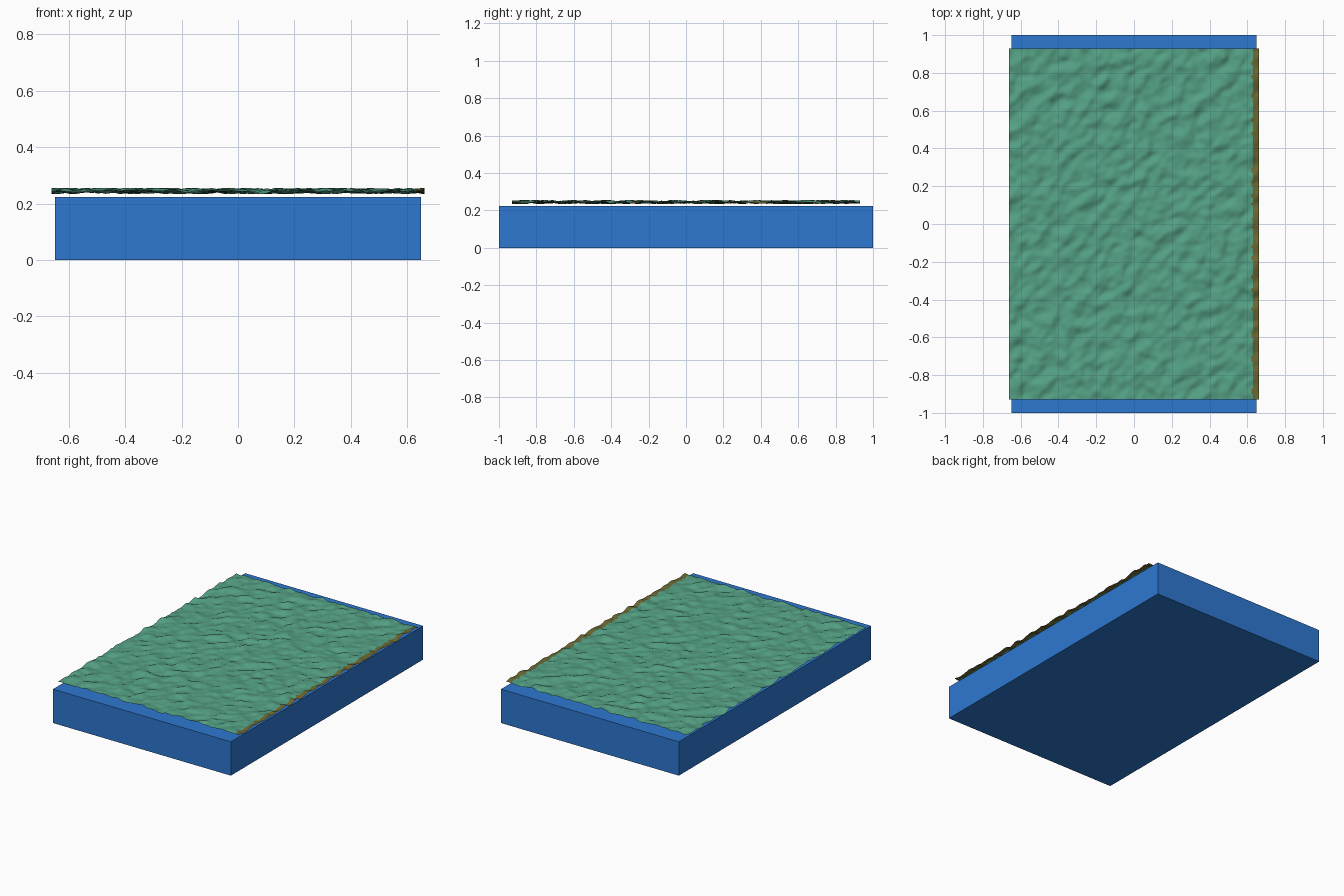
import bpy, bmesh
from mathutils import noise, Vector

if "Cube" in bpy.data.objects:
    bpy.data.objects.remove(bpy.data.objects["Cube"])


def material(name, rgb):
    m = bpy.data.materials.new(name)
    lin = [c / 12.92 if c <= 0.04045 else ((c + 0.055) / 1.055) ** 2.4 for c in rgb]
    m.diffuse_color = (*lin, 1)
    m.use_nodes = True
    m.node_tree.nodes["Principled BSDF"].inputs["Base Color"].default_value = m.diffuse_color
    return m


blue = material("blue", (0.18, 0.47, 0.82))
green = material("sea green", (0.33, 0.63, 0.52))
olive = material("olive", (0.42, 0.40, 0.19))


def finish(bm, name, mats):
    me = bpy.data.meshes.new(name)
    bm.to_mesh(me)
    bm.free()
    for m in mats:
        me.materials.append(m)
    ob = bpy.data.objects.new(name, me)
    bpy.context.collection.objects.link(ob)
    return ob


# Solid base slab
bm = bmesh.new()
bmesh.ops.create_cube(bm, size=1)
for v in bm.verts:
    v.co = (v.co.x * 1.296, v.co.y * 2, (v.co.z + 0.5) * 0.223)
finish(bm, "base_slab", [blue])


# Rippled sheet floating just above the slab, olive along its right edge
def ripple(x, y):
    u, w = (x + y) * 0.707, (x - y) * 0.707      # ripples run diagonally
    return (noise.noise(Vector((u * 11, w * 17, 3.1))) * 0.7
            + noise.noise(Vector((u * 25, w * 30, 8.7))) * 0.3)


bm = bmesh.new()
bmesh.ops.create_grid(bm, x_segments=132, y_segments=186, size=1)
for v in bm.verts:
    x, y = v.co.x * 0.661, v.co.y * 0.93
    h = max(-1, min(1, ripple(x, y) * 2.0))
    v.co = (x, y, 0.2447 + 0.0105 * h)
for f in bm.faces:
    c = f.calc_center_median()
    f.smooth = True
    f.material_index = int(c.x > 0.627 + 0.008 * noise.noise(Vector((0, c.y * 30, 0))))
finish(bm, "rippled_sheet", [green, olive])
